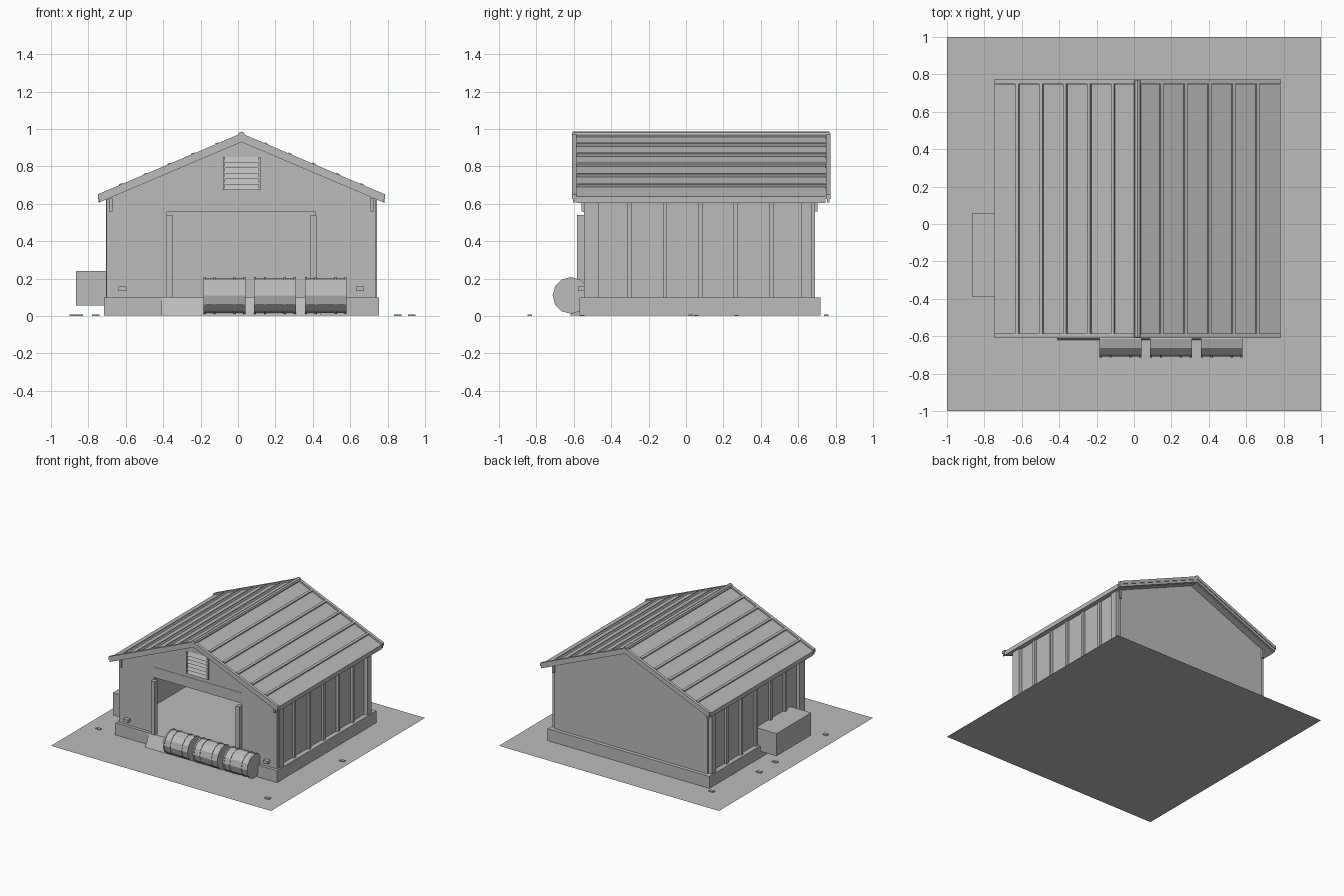
import bpy, bmesh, math
from mathutils import Matrix, Vector

if "Cube" in bpy.data.objects:
    bpy.data.objects.remove(bpy.data.objects["Cube"], do_unlink=True)

grey = bpy.data.materials.new("plain_grey")
grey.use_nodes = True
grey.diffuse_color = (0.5, 0.5, 0.5, 1)
grey.node_tree.nodes["Principled BSDF"].inputs["Base Color"].default_value = (0.5, 0.5, 0.5, 1)

CX = 0.018            # building centre line
FRONT, BACK = -0.545, 0.69
HALF = 0.695          # half width of the walls
EAVE, RIDGE = 0.765, 0.965
SLOPE = 0.425


def finish(name, bm):
    bmesh.ops.recalc_face_normals(bm, faces=bm.faces)
    mesh = bpy.data.meshes.new(name)
    bm.to_mesh(mesh)
    bm.free()
    mesh.materials.append(grey)
    obj = bpy.data.objects.new(name, mesh)
    bpy.context.collection.objects.link(obj)
    return obj


def box(name, x, y, z, tilt=0.0):
    """Box between pairs of limits, optionally tilted about the y axis."""
    centre = Vector([(a + b) / 2 for a, b in (x, y, z)])
    size = [b - a for a, b in (x, y, z)]
    bm = bmesh.new()
    bmesh.ops.create_cube(bm, size=1, matrix=Matrix.Translation(centre)
                          @ Matrix.Rotation(tilt, 4, 'Y') @ Matrix.Diagonal((*size, 1)))
    return finish(name, bm)


def extrude(name, points, start, end, axis='Y'):
    """Extrude a closed profile along x or y."""
    bm = bmesh.new()
    place = (lambda p: (p[0], start, p[1])) if axis == 'Y' else (lambda p: (start, *p))
    face = bm.faces.new([bm.verts.new(place(p)) for p in points])
    new = bmesh.ops.extrude_face_region(bm, geom=[face])
    shift = Vector((0, end - start, 0)) if axis == 'Y' else Vector((end - start, 0, 0))
    bmesh.ops.translate(bm, vec=shift, verts=[v for v in new["geom"] if isinstance(v, bmesh.types.BMVert)])
    return finish(name, bm)


def cylinder(name, radius, x, y, z, sides, axis='X'):
    """Cylinder along x or y; one of the coordinates is a pair of limits."""
    span = x if axis == 'X' else y
    mid = sum(span) / 2
    centre = (mid, y, z) if axis == 'X' else (x, mid, z)
    turn = Matrix.Rotation(math.pi / 2, 4, 'Y' if axis == 'X' else 'X')
    bm = bmesh.new()
    bmesh.ops.create_cone(bm, cap_ends=True, segments=sides, radius1=radius, radius2=radius,
                          depth=span[1] - span[0], matrix=Matrix.Translation(centre) @ turn)
    return finish(name, bm)


def chevron(top, bottom, half):
    """Profile of a pitched band, centred on the ridge."""
    drop = half * SLOPE
    return [(CX - half, top - drop), (CX, top), (CX + half, top - drop),
            (CX + half, bottom - drop), (CX, bottom), (CX - half, bottom - drop)]


# Ground sheet
bm = bmesh.new()
bmesh.ops.create_grid(bm, x_segments=1, y_segments=1, size=1)
finish("ground", bm)

# Foundation slab and door ramp
box("foundation", (CX - 0.735, CX + 0.735), (-0.57, 0.72), (0.002, 0.1))
extrude("door_ramp", [(-0.57, 0.002), (-0.57, 0.098), (-0.62, 0.002)], -0.41, 0.445, 'X')

# Walls
box("back_wall", (CX - HALF, CX + HALF), (BACK - 0.025, BACK), (0.1, 0.625))
box("front_wall_right", (CX - HALF - 0.025, -0.38), (FRONT, FRONT + 0.025), (0.1, 0.625))
box("front_wall_left", (0.415, CX + HALF + 0.025), (FRONT, FRONT + 0.025), (0.1, 0.625))
box("door_header", (-0.38, 0.415), (FRONT - 0.003, FRONT + 0.025), (0.555, 0.64))
gable = [(CX - HALF, 0.62), (CX + HALF, 0.62), (CX + HALF, 0.636), (CX, 0.931), (CX - HALF, 0.636)]
extrude("front_gable", gable, FRONT, FRONT + 0.025)
extrude("back_gable", gable, BACK - 0.025, BACK)

for side, label in ((-1, "right"), (1, "left")):
    def across(a, b):
        return tuple(sorted((CX + side * a, CX + side * b)))

    box(f"side_wall_{label}", across(HALF - 0.025, HALF), (FRONT, BACK), (0.1, 0.64))
    # Corner posts, wall ribs and eave brackets
    for y in (-0.4925, 0.645):
        box(f"corner_post_{label}", across(HALF, 0.725), (y - 0.0275, y + 0.0275), (0.1, 0.63))
    for i in range(1, 6):
        y = -0.4925 + i * 0.1896
        box(f"wall_rib_{label}", across(HALF, 0.715), (y - 0.011, y + 0.011), (0.1, 0.63))
    for y in (FRONT - 0.005, BACK + 0.005):
        box(f"eave_bracket_{label}", across(0.69, 0.708), (y - 0.008, y + 0.008), (0.56, 0.63))
    # Door posts
    x = 0.018 + side * 0.385
    box(f"door_post_{label}", (x - 0.016, x + 0.016), (-0.582, FRONT), (0.1, 0.54))
    # Wall lamps low on the front
    x = CX + side * 0.635
    box(f"front_lamp_{label}", (x - 0.021, x + 0.021), (-0.578, FRONT), (0.135, 0.157))
    # Roof ribs that follow the ridge
    for i in range(5):
        d = 0.128 * (i + 1)
        x, z = CX + side * d, RIDGE - d * SLOPE + 0.004
        box(f"roof_rib_{label}", (x - 0.009, x + 0.009), (-0.585, 0.75), (z - 0.012, z + 0.012),
            side * math.atan(SLOPE))

# Roof sheets, edge trims and ridge cap
extrude("roof", chevron(RIDGE, RIDGE - 0.035, EAVE), -0.585, 0.745)
for y in (-0.61, 0.748):
    extrude("roof_edge_trim", chevron(RIDGE + 0.012, RIDGE - 0.014, EAVE + 0.002), y, y + 0.024)
    extrude("roof_edge_board", chevron(RIDGE - 0.014, RIDGE - 0.035, EAVE - 0.003), y + 0.006, y + 0.018)
cylinder("ridge_cap", 0.019, CX, (-0.608, 0.768), 0.967, 8, 'Y')

# Louvred gable vent
vx, vz, vw, vh = 0.02, 0.762, 0.1, 0.088
for s in (-1, 1):
    x = vx + s * (vw - 0.005)
    box("vent_side", (x - 0.005, x + 0.005), (FRONT - 0.018, FRONT), (vz - vh, vz + vh))
for i in range(6):
    z = vz - vh + i * 2 * vh / 6
    extrude("vent_slat", [(FRONT, z), (FRONT - 0.016, z), (FRONT, z + 2 * vh / 6)],
            vx - vw + 0.01, vx + vw - 0.01, 'X')

# Storage box on the side wall
box("side_box", (-0.865, CX - HALF), (-0.39, 0.06), (0.055, 0.24))

# Row of barrels with raised hoops
for x in (-0.072, 0.197, 0.469):
    cylinder("barrel", 0.094, (x - 0.112, x + 0.112), -0.615, 0.11, 12)
    for dx in (-0.106, -0.053, 0.053, 0.106):
        cylinder("barrel_hoop", 0.098, (x + dx - 0.006, x + dx + 0.006), -0.615, 0.11, 12)

# Small stones on the ground
for x, y in ((-0.855, 0.27), (-0.88, -0.555), (0.93, 0.025), (0.855, -0.835), (-0.85, 0.055), (-0.76, 0.75)):
    box("ground_stone", (x - 0.02, x + 0.02), (y - 0.012, y + 0.012), (0, 0.008))
